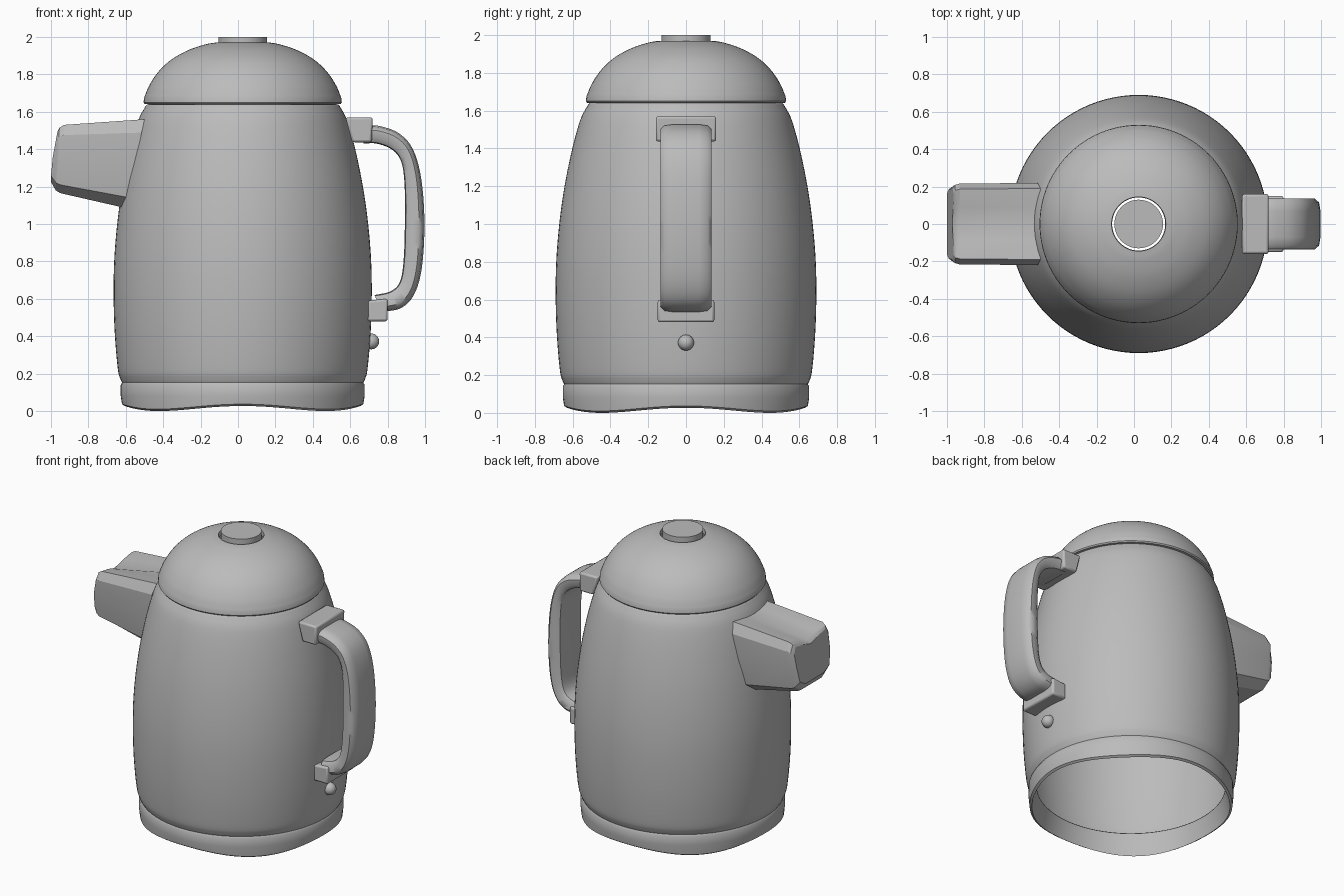
import bpy, bmesh, math
from mathutils import Vector

if "Cube" in bpy.data.objects:
    bpy.data.objects.remove(bpy.data.objects["Cube"])

CX = 0.025  # axis of the round parts
grey = bpy.data.materials.new("grey")
grey.diffuse_color = (0.5, 0.5, 0.5, 1)
grey.use_nodes = True
grey.node_tree.nodes["Principled BSDF"].inputs["Base Color"].default_value = grey.diffuse_color


def finish(name, bm, bevel=0.0, angle=35):
    bmesh.ops.recalc_face_normals(bm, faces=bm.faces)
    me = bpy.data.meshes.new(name)
    bm.to_mesh(me)
    bm.free()
    ob = bpy.data.objects.new(name, me)
    bpy.context.collection.objects.link(ob)
    me.materials.append(grey)
    if bevel:
        m = ob.modifiers.new("bevel", 'BEVEL')
        m.width, m.segments = bevel, 2
    bpy.ops.object.select_all(action='DESELECT')
    ob.select_set(True)
    bpy.context.view_layer.objects.active = ob
    bpy.ops.object.shade_smooth_by_angle(angle=math.radians(angle))
    return ob


def loft(bm, loops, caps=True):
    """Skin a list of closed point loops."""
    rings = [[bm.verts.new(p) for p in lp] for lp in loops]
    n = len(rings[0])
    for a, b in zip(rings, rings[1:]):
        for i in range(n):
            j = (i + 1) % n
            bm.faces.new((a[i], a[j], b[j], b[i]))
    if caps:
        bm.faces.new(rings[0])
        bm.faces.new(rings[-1])


def smooth_path(pts, steps=5):
    """Catmull-Rom samples through 2D points."""
    p = [Vector(q) for q in pts]
    p = [2 * p[0] - p[1]] + p + [2 * p[-1] - p[-2]]
    out = []
    for i in range(1, len(p) - 2):
        a, b, c, d = p[i - 1:i + 3]
        for s in range(steps):
            t = s / steps
            out.append(0.5 * (2 * b + (c - a) * t + (2 * a - 5 * b + 4 * c - d) * t * t
                              + (3 * b - a - 3 * c + d) * t ** 3))
    return out + [p[-2]]


def lathe(name, profile, caps=False, wave=0.0, seg=96):
    bm = bmesh.new()
    loops = []
    for r, z in profile:
        lp = []
        for i in range(seg):
            a = 2 * math.pi * i / seg
            dz = wave * (1 + math.cos(4 * a)) / 2 if z < 0.06 else 0
            lp.append((CX + r * math.cos(a), r * math.sin(a), z + dz))
        loops.append(lp)
    loft(bm, loops, caps)
    return finish(name, bm)


# Hollow body shell
lathe("body", [(0.60, 0.15), (0.645, 0.152)] + [tuple(p) for p in smooth_path(
    [(0.652, 0.165), (0.667, 0.22), (0.683, 0.40), (0.69, 0.60), (0.687, 0.80), (0.671, 1.0),
     (0.643, 1.2), (0.602, 1.4), (0.56, 1.55), (0.525, 1.62), (0.51, 1.64)])])

# Base ring with a wavy foot edge, open underneath
lathe("base_ring", [(0.60, 0.15), (0.63, 0.0), (0.645, 0.01), (0.652, 0.08),
                    (0.652, 0.14), (0.645, 0.152), (0.60, 0.152)], wave=0.027)

# Domed lid with a hole for the button
lathe("lid", [(0.50, 1.64), (0.524, 1.642), (0.53, 1.65)] + [tuple(p) for p in smooth_path(
    [(0.527, 1.675), (0.50, 1.74), (0.45, 1.815), (0.38, 1.88), (0.29, 1.93), (0.20, 1.96),
     (0.145, 1.97)])] + [(0.142, 1.94)])
lathe("lid_button", [(0.13, 1.93), (0.13, 2.0)], caps=True, seg=48)

# Faceted spout: (y, height fraction) section with a pouring groove on top
half = [(0.12, 0.0), (0.19, 0.12), (0.215, 0.5), (0.22, 0.85), (0.19, 1.0), (0.09, 0.96)]
section = half + [(0, 0.9)] + [(-y, f) for y, f in reversed(half)]
bm = bmesh.new()
loops = []
for x_bot, x_top, z_bot, z_top, w, groove in [
        (-0.60, -0.50, 1.085, 1.56, 1.0, 0.0), (-0.95, -0.93, 1.165, 1.53, 0.98, 1.0),
        (-0.975, -0.955, 1.18, 1.515, 0.95, 1.0), (-1.015, -0.965, 1.225, 1.495, 0.86, 1.0)]:
    lp = []
    for y, f in section:
        if abs(y) < 0.1 and f > 0.5:
            f = 1 - (1 - f) * groove * 1.3
        lp.append((x_bot + (x_top - x_bot) * f, y * w, z_bot + (z_top - z_bot) * f))
    loops.append([(max(p[0], -1.0), p[1], p[2]) for p in lp])
loft(bm, loops)
finish("spout", bm, angle=22)


# Handle mounts: extruded side profiles
def mount(name, pts, w):
    bm = bmesh.new()
    loft(bm, [[(x, y, z) for x, z in pts] for y in (-w, w)])
    finish(name, bm, bevel=0.012)


mount("upper_mount", [(0.575, 1.57), (0.72, 1.57), (0.715, 1.437), (0.61, 1.437)], 0.16)
mount("lower_mount", [(0.69, 0.59), (0.80, 0.60), (0.80, 0.48), (0.69, 0.48)], 0.15)

# Handle: rounded strap between matched outer and inner curves
outer = smooth_path([(0.68, 1.528), (0.76, 1.523), (0.86, 1.485), (0.935, 1.40), (0.98, 1.24),
                     (0.997, 1.0), (0.982, 0.76), (0.94, 0.62), (0.87, 0.55), (0.77, 0.53)])
inner = smooth_path([(0.67, 1.43), (0.74, 1.43), (0.82, 1.40), (0.87, 1.34), (0.89, 1.22),
                     (0.892, 1.0), (0.885, 0.80), (0.865, 0.69), (0.815, 0.64), (0.73, 0.62)])
half = [(0.07, 1.0), (0.115, 0.93), (0.135, 0.72), (0.133, 0.3), (0.115, 0.05), (0.06, 0.0)]
section = half + [(-y, t) for y, t in reversed(half)]
bm = bmesh.new()
loops = []
for o, i in zip(outer, inner):
    loops.append([((i + (o - i) * t).x, y, (i + (o - i) * t).y) for y, t in section])
loft(bm, loops)
finish("handle", bm, angle=45)

# Indicator light below the handle
bm = bmesh.new()
bmesh.ops.create_uvsphere(bm, u_segments=24, v_segments=16, radius=0.042)
bmesh.ops.translate(bm, verts=bm.verts, vec=(0.713, 0, 0.372))
finish("indicator", bm)
